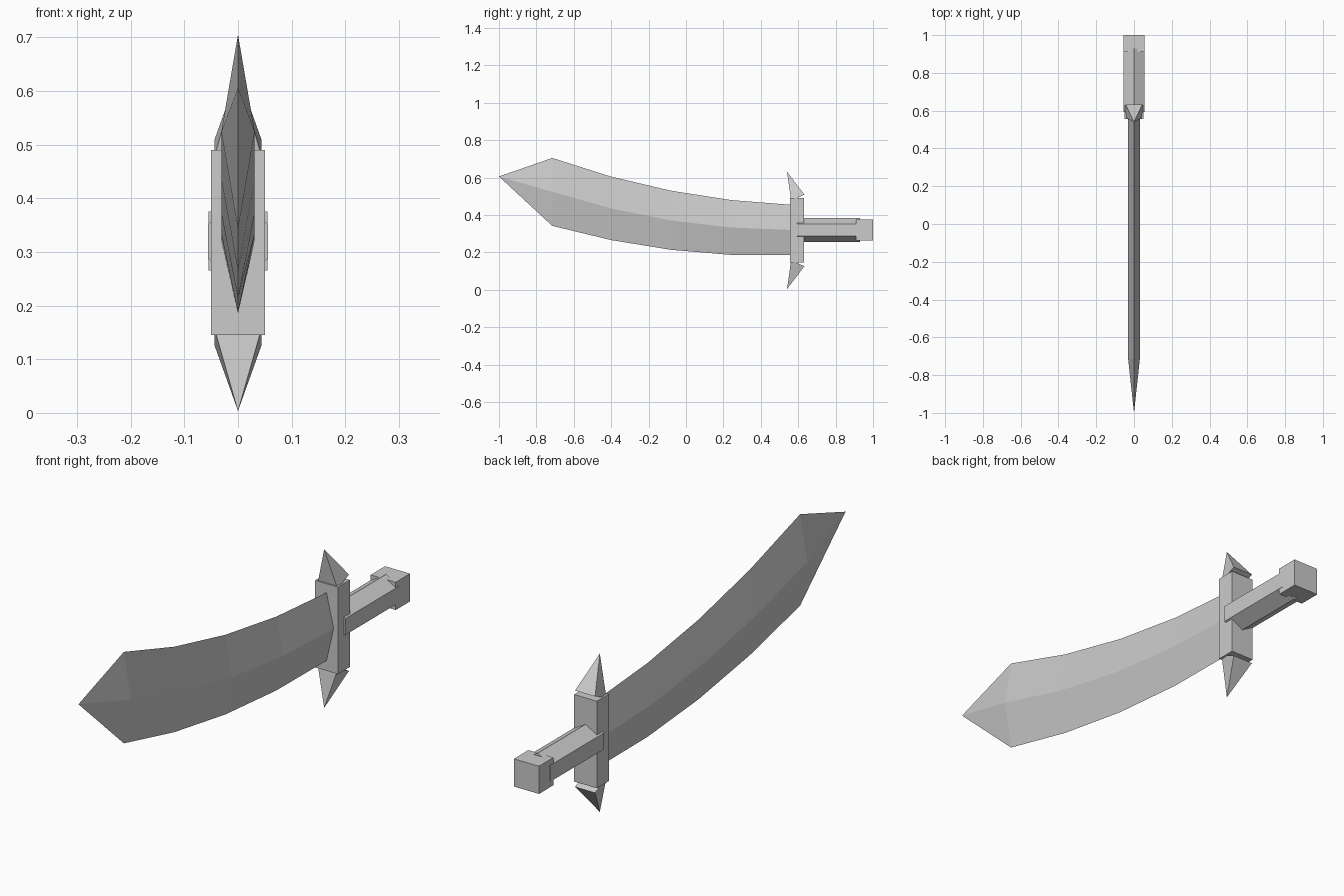
import bpy, math

if "Cube" in bpy.data.objects:
    bpy.data.objects.remove(bpy.data.objects["Cube"])

steel = bpy.data.materials.new("grey_steel")
steel.diffuse_color = (0.6, 0.6, 0.6, 1)
steel.use_nodes = True
steel.node_tree.nodes["Principled BSDF"].inputs["Base Color"].default_value = steel.diffuse_color


def make(name, verts, faces):
    mesh = bpy.data.meshes.new(name)
    mesh.from_pydata(verts, [], faces)
    mesh.materials.append(steel)
    obj = bpy.data.objects.new(name, mesh)
    bpy.context.collection.objects.link(obj)
    return obj


def loft(name, rings, tip=None):
    """Skin equal-sized rings running along y; close with caps or a tip."""
    n = len(rings[0])
    verts = [v for ring in rings for v in ring]
    faces = []
    for r in range(len(rings) - 1):
        for i in range(n):
            a, b = r * n + i, r * n + (i + 1) % n
            faces.append((a, a + n, b + n, b))
    faces.append(tuple(range(n)))
    last = (len(rings) - 1) * n
    if tip:
        verts.append(tip)
        faces += [(last + i, len(verts) - 1, last + (i + 1) % n) for i in range(n)]
    else:
        faces.append(tuple(last + i for i in reversed(range(n))))
    return make(name, verts, faces)


def box(name, hx, y0, y1, z0, z1):
    ring = lambda y: [(-hx, y, z0), (-hx, y, z1), (hx, y, z1), (hx, y, z0)]
    return loft(name, [ring(y1), ring(y0)])


# Curved blade with a diamond section: y, top, ridge, bottom
stations = [(0.57, 0.454, 0.32, 0.185), (0.24, 0.48, 0.333, 0.187),
            (-0.08, 0.53, 0.371, 0.214), (-0.40, 0.605, 0.435, 0.266),
            (-0.715, 0.705, 0.524, 0.342)]
loft("blade", [[(0, y, b), (-0.031, y, m), (0, y, t), (0.031, y, m)]
               for y, t, m, b in stations], tip=(0, -1, 0.606))

# Cross guard
box("guard", 0.05, 0.555, 0.63, 0.145, 0.49)

# Slanted guard spikes, mirrored about the grip axis
MID = 0.3175
for name, s in (("upper_spike", 1), ("lower_spike", -1)):
    z = lambda h: MID + s * h
    verts = [(-0.044, 0.562, z(0.16)), (0.044, 0.562, z(0.16)),
             (0.044, 0.633, z(0.191)), (-0.044, 0.633, z(0.191)),
             (0, 0.54, z(0.314))]
    faces = [(3, 2, 1, 0), (0, 1, 4), (1, 2, 4), (2, 3, 4), (3, 0, 4)]
    make(name, verts, [f[::s] for f in faces])

# Hexagonal grip with its ridge on top
hexagon = [(0.065 * math.sin(-k * math.pi / 3), 0.32 + 0.065 * math.cos(k * math.pi / 3))
           for k in range(6)]
loft("grip", [[(x, y, z) for x, z in reversed(hexagon)] for y in (0.93, 0.593)])

# Square pommel
box("pommel", 0.055, 0.91, 1.0, 0.265, 0.375)
